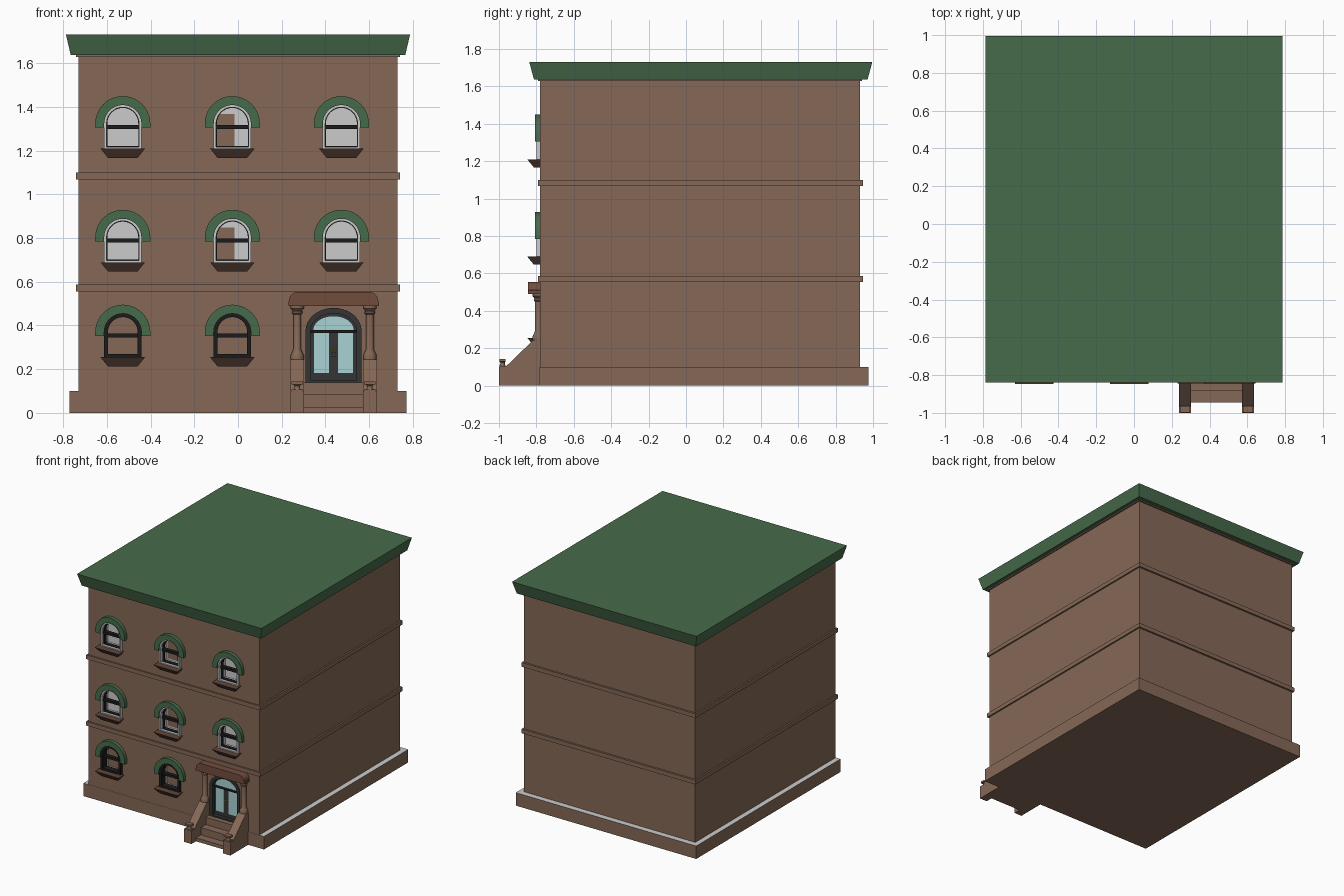
import bpy, bmesh, math

if "Cube" in bpy.data.objects:
    bpy.data.objects.remove(bpy.data.objects["Cube"])

def mat(name, r, g, b):
    m = bpy.data.materials.new(name)
    m.diffuse_color = (r, g, b, 1)
    m.use_nodes = True
    m.node_tree.nodes["Principled BSDF"].inputs["Base Color"].default_value = m.diffuse_color
    return m

BROWN = mat("brownstone", 0.235, 0.14, 0.095)
GREEN = mat("green_paint", 0.062, 0.145, 0.07)
SILL = mat("dark_brown", 0.12, 0.062, 0.042)
RED = mat("red_brown", 0.17, 0.075, 0.046)
BLACK = mat("black_paint", 0.012, 0.011, 0.011)
DOOR = mat("door_charcoal", 0.035, 0.035, 0.037)
GLASS = mat("glass", 0.40, 0.65, 0.66)
GREY = mat("light_grey", 0.52, 0.52, 0.52)
GOLD = mat("brass", 0.6, 0.42, 0.05)

def finish(name, bm, material, smooth=False):
    bmesh.ops.recalc_face_normals(bm, faces=bm.faces)
    me = bpy.data.meshes.new(name)
    bm.to_mesh(me)
    bm.free()
    me.materials.append(material)
    ob = bpy.data.objects.new(name, me)
    bpy.context.collection.objects.link(ob)
    if smooth:
        bpy.ops.object.select_all(action='DESELECT')
        ob.select_set(True)
        bpy.context.view_layer.objects.active = ob
        bpy.ops.object.shade_smooth_by_angle(angle=math.radians(35))
    return ob

def frustum(name, lo, hi, material, inset=(0, 0, 0, 0)):
    """Box whose bottom is inset by (x0, x1, y0, y1)."""
    bm = bmesh.new()
    a, b, c, d = inset
    bot = [(lo[0] + a, lo[1] + c), (hi[0] - b, lo[1] + c), (hi[0] - b, hi[1] - d), (lo[0] + a, hi[1] - d)]
    top = [(lo[0], lo[1]), (hi[0], lo[1]), (hi[0], hi[1]), (lo[0], hi[1])]
    vb = [bm.verts.new((x, y, lo[2])) for x, y in bot]
    vt = [bm.verts.new((x, y, hi[2])) for x, y in top]
    bm.faces.new(vb)
    bm.faces.new(vt)
    for i in range(4):
        j = (i + 1) % 4
        bm.faces.new((vb[i], vb[j], vt[j], vt[i]))
    return finish(name, bm, material)

def prism(name, pts, a, b, material, axis='y', smooth=False):
    """Extrude an (x, z) profile along y, or a (y, z) profile along x."""
    bm = bmesh.new()
    co = (lambda p, t: (p[0], t, p[1])) if axis == 'y' else (lambda p, t: (t, p[0], p[1]))
    va = [bm.verts.new(co(p, a)) for p in pts]
    vb = [bm.verts.new(co(p, b)) for p in pts]
    bm.faces.new(va)
    bm.faces.new(vb)
    for i in range(len(pts)):
        j = (i + 1) % len(pts)
        bm.faces.new((va[i], va[j], vb[j], vb[i]))
    return finish(name, bm, material, smooth)

def band(name, outer, inner, y0, y1, material, closed):
    """Solid strip between two matching (x, z) outlines."""
    bm = bmesh.new()
    rows = [[bm.verts.new((x, y, z)) for x, z in loop]
            for loop, y in ((outer, y0), (inner, y0), (inner, y1), (outer, y1))]
    n = len(outer)
    for i in range(n if closed else n - 1):
        j = (i + 1) % n
        for k in range(4):
            l = (k + 1) % 4
            bm.faces.new((rows[k][i], rows[k][j], rows[l][j], rows[l][i]))
    if not closed:
        for i in (0, n - 1):
            bm.faces.new([r[i] for r in rows])
    return finish(name, bm, material, True)

def lathe(name, profile, x, y, material, n=20):
    bm = bmesh.new()
    rings = [[bm.verts.new((x + r * math.cos(2 * math.pi * i / n), y + r * math.sin(2 * math.pi * i / n), z))
              for i in range(n)] for r, z in profile]
    for p, q in zip(rings, rings[1:]):
        for i in range(n):
            j = (i + 1) % n
            bm.faces.new((p[i], p[j], q[j], q[i]))
    bm.faces.new(rings[0])
    bm.faces.new(rings[-1])
    return finish(name, bm, material, True)

def arch(cx, z0, spring, rx, rz, n=20):
    pts = [(cx - rx * math.cos(math.pi * i / n), spring + rz * math.sin(math.pi * i / n)) for i in range(n + 1)]
    return [(cx - rx, z0)] + pts + [(cx + rx, z0)]

F = -0.78                         # front wall plane
DX = 0.437                        # door centre
COLS = (-0.527, -0.026, 0.473)
windows = [(x, z, row) for row, z in enumerate((0.251, 0.685, 1.205)) for x in COLS if (row, x) != (0, COLS[2])]

# Main walls with recessed openings
walls = frustum("walls", (-0.73, F, 0.1), (0.73, 0.93, 1.64), BROWN)
walls.data.materials.append(GREY)
cutters = [prism("cutter", arch(x, z, z + 0.118, 0.085, 0.085), F - 0.1, F + 0.08, GREY) for x, z, r in windows]
cutters.append(prism("cutter", arch(DX, 0.14, 0.375, 0.126, 0.103), F - 0.1, F + 0.05, GREY))
bpy.ops.object.select_all(action='DESELECT')
for c in cutters:
    c.select_set(True)
bpy.context.view_layer.objects.active = cutters[0]
bpy.ops.object.join()
cutter = bpy.context.view_layer.objects.active
cutter.name = "opening_cutter"
cutter.hide_render = True
mod = walls.modifiers.new("openings", 'BOOLEAN')
mod.operation = 'DIFFERENCE'
mod.solver = 'EXACT'
mod.material_mode = 'TRANSFER'
mod.object = cutter
bpy.context.view_layer.objects.active = walls
bpy.ops.object.modifier_apply(modifier="openings")
bpy.data.objects.remove(cutter)

# Plinth with grey ledge, string courses, roof cornice
base = frustum("plinth", (-0.77, F - 0.003, 0), (0.77, 0.975, 0.1), BROWN)
base.data.materials.append(GREY)
for p in base.data.polygons:
    if p.normal.z > 0.9:
        p.material_index = 1
for z in (0.555, 1.068):
    frustum("string_course", (-0.742, F - 0.011, z), (0.742, 0.945, z + 0.032), BROWN)
frustum("cornice_trim", (-0.741, F - 0.011, 1.628), (0.741, 0.941, 1.64), BROWN)
frustum("roof_cornice", (-0.787, -0.838, 1.637), (0.787, 0.996, 1.73), GREEN, (0.022, 0.022, 0.025, 0.025))

# Windows
for x, z, row in windows:
    s = z + 0.118
    fw = 0.018 if row == 0 else 0.012
    band("window_hood", arch(x, s - 0.018, s, 0.126, 0.126), arch(x, s - 0.018, s, 0.085, 0.085),
         F - 0.028, F + 0.01, GREEN, False)
    band("window_frame", arch(x, z, s, 0.086, 0.087), arch(x, z + fw, s, 0.086 - fw, 0.087 - fw),
         F - 0.02, F + 0.03, BLACK if row == 0 else GREY, True)
    if row:
        band("window_sash", arch(x, z + fw, s, 0.075, 0.076), arch(x, z + fw + 0.004, s, 0.071, 0.072),
             F, F + 0.03, BLACK, True)
    frustum("sash_bar", (x - 0.078, F - 0.005, z + 0.094), (x + 0.078, F + 0.025, z + 0.112), BLACK)
    frustum("window_sill", (x - 0.102, F - 0.068, z - 0.038), (x + 0.102, F + 0.01, z + 0.004), SILL,
            (0.034, 0.034, 0.034, 0))
    # blind behind the opening
    prism("window_blind", arch(x, z, s, 0.084, 0.084), F + 0.07, F + 0.079, GREY if row else BROWN)
    if row and x == COLS[1]:
        frustum("blind_gap", (x - 0.07, F + 0.066, z + 0.012), (x + 0.011, F + 0.07, s + 0.045), BROWN)

# Door: surround, leaves, glass, knobs
band("door_surround", arch(DX, 0.14, 0.375, 0.128, 0.105), arch(DX, 0.15, 0.375, 0.105, 0.08),
     F - 0.008, F + 0.04, DOOR, True)
prism("door_leaves", arch(DX, 0.14, 0.375, 0.12, 0.098), F + 0.02, F + 0.045, DOOR)
prism("fanlight", arch(DX, 0.378, 0.38, 0.092, 0.062), F + 0.014, F + 0.022, GLASS)
for s in (-1, 1):
    c = DX + s * 0.055
    frustum("door_glass", (c - 0.035, F + 0.014, 0.182), (c + 0.035, F + 0.022, 0.367), GLASS)
    for z in (0.262, 0.282):
        lathe("door_knob", [(0.002, z - 0.005), (0.005, z - 0.002), (0.005, z + 0.002), (0.002, z + 0.005)],
              DX + s * 0.007, F + 0.012, GOLD, 8)
frustum("door_transom", (DX - 0.11, F + 0.005, 0.365), (DX + 0.11, F + 0.025, 0.378), BLACK)

# Stoop: steps, sloped side walls, newels, columns
for y, z in ((-0.945, 0.027), (-0.885, 0.083), (-0.825, 0.14)):
    frustum("step", (DX - 0.14, y, 0), (DX + 0.14, F + 0.01, z), BROWN)
side = [(-1, 0), (-1, 0.1), (-0.965, 0.1), (-0.815, 0.245), (F + 0.01, 0.245), (F + 0.01, 0)]
for s in (-1, 1):
    c = DX + s * 0.166
    prism("stoop_side_wall", side, c - 0.032, c + 0.032, BROWN, 'x')
    frustum("newel_base", (c - 0.026, -0.998, 0.1), (c + 0.026, -0.962, 0.106), BROWN)
    lathe("newel", [(0.017, 0.106), (0.012, 0.115), (0.012, 0.124), (0.018, 0.13)], c, -0.981, BROWN)
    frustum("newel_cap", (c - 0.026, -0.998, 0.13), (c + 0.026, -0.964, 0.143), BROWN)
    lathe("porch_column", [(0.03, 0.245), (0.03, 0.265), (0.025, 0.275), (0.018, 0.29), (0.018, 0.45),
                           (0.024, 0.456), (0.024, 0.464), (0.02, 0.468), (0.03, 0.478), (0.03, 0.492)],
          c, F - 0.01, BROWN)

# Rounded door canopy
half = [(0.207, 0.49), (0.207, 0.508)] + \
       [(0.162 + 0.043 * math.cos(a), 0.51 + 0.044 * math.sin(a)) for a in (k * math.pi / 12 for k in range(7))]
outline = [(DX + x, z) for x, z in half] + [(DX - x, z) for x, z in reversed(half)]
prism("door_canopy", outline, -0.845, F + 0.01, RED, 'y', True)
